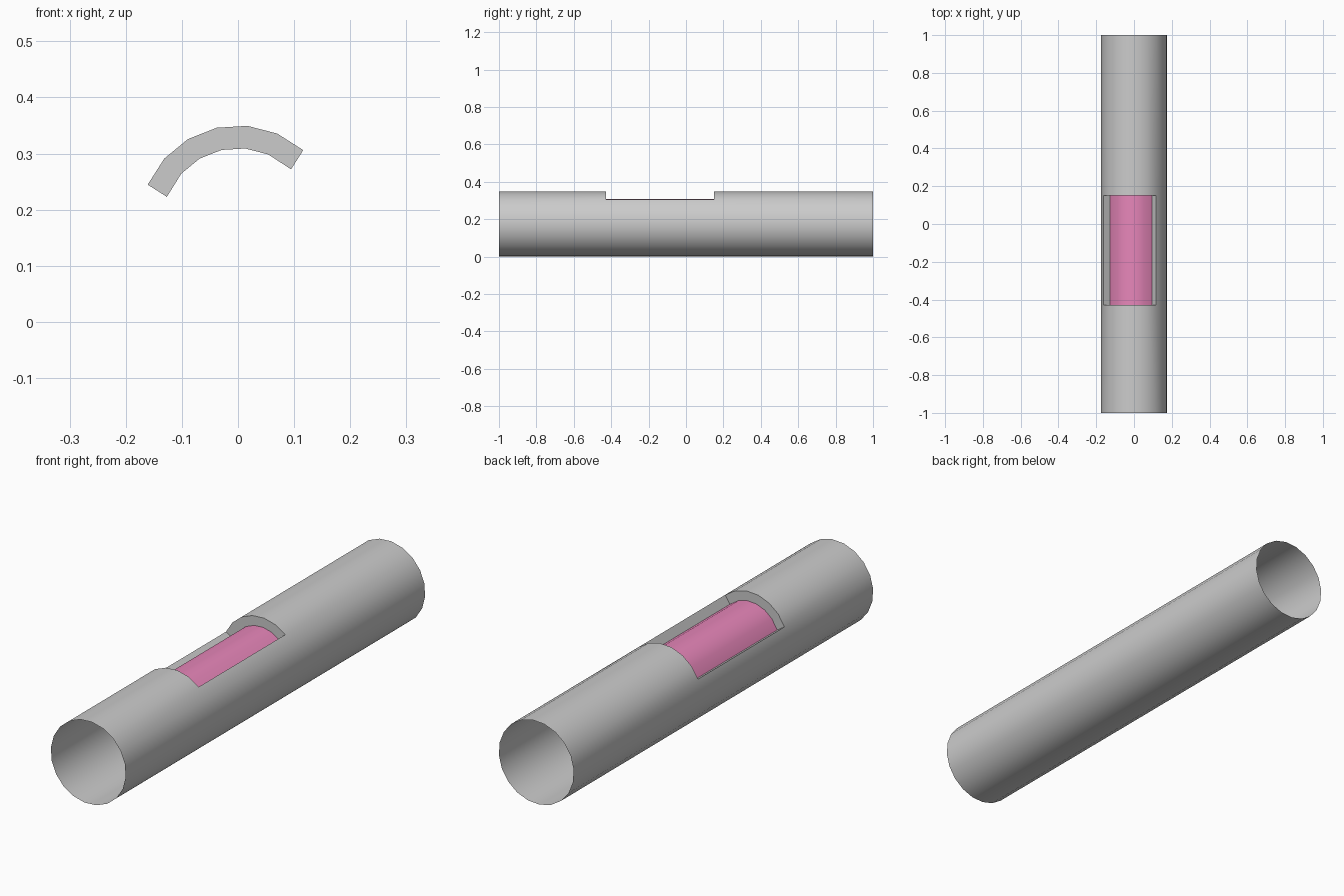
import bpy, bmesh
from math import sin, cos, radians

if "Cube" in bpy.data.objects:
    bpy.data.objects.remove(bpy.data.objects["Cube"])

R, CZ, SIDES, DEPTH = 0.1755, 0.1747, 20, 0.0405
STEP = 360 / SIDES
START = 48.5                      # angle of the first recess edge
RECESS = 6                        # number of sides the recess spans
YS = [-1.0, -0.428, 0.15, 1.0]    # rings along the tube

def polar(r, deg):
    return r * cos(radians(deg)), r * sin(radians(deg))

bm = bmesh.new()

# Open tube, leaving out the faces over the recess
rings = []
for y in YS:
    ring = []
    for i in range(SIDES):
        x, z = polar(R, START + i * STEP)
        ring.append(bm.verts.new((x, y, z + CZ)))
    rings.append(ring)
for k in range(3):
    for i in range(SIDES):
        if k == 1 and i < RECESS:
            continue
        j = (i + 1) % SIDES
        bm.faces.new((rings[k][i], rings[k][j], rings[k + 1][j], rings[k + 1][i]))

# Recess floor, sunk along the surface normals
floor = []
for k in (1, 2):
    row = []
    for i in range(RECESS + 1):
        a = START + i * STEP
        n = a + STEP / 2 if i == 0 else a - STEP / 2 if i == RECESS else a
        x, z = polar(R, a)
        dx, dz = polar(DEPTH, n)
        row.append(bm.verts.new((x - dx, YS[k], z - dz + CZ)))
    floor.append(row)
front, back = floor
for i in range(RECESS):
    f = bm.faces.new((front[i], front[i + 1], back[i + 1], back[i]))
    f.material_index = 1
    # End walls
    bm.faces.new((rings[1][i], rings[1][i + 1], front[i + 1], front[i]))
    bm.faces.new((back[i], back[i + 1], rings[2][i + 1], rings[2][i]))
# Side walls
bm.faces.new((rings[1][0], front[0], back[0], rings[2][0]))
bm.faces.new((front[RECESS], rings[1][RECESS], rings[2][RECESS], back[RECESS]))

# Point every face outwards
bm.normal_update()
bmesh.ops.recalc_face_normals(bm, faces=bm.faces)
bm.faces.ensure_lookup_table()
f = bm.faces[0]
c = f.calc_center_median()
if f.normal.x * c.x + f.normal.z * (c.z - CZ) < 0:
    bmesh.ops.reverse_faces(bm, faces=bm.faces)

mesh = bpy.data.meshes.new("recessed_tube")
bm.to_mesh(mesh)
bm.free()
tube = bpy.data.objects.new("recessed_tube", mesh)
bpy.context.collection.objects.link(tube)

# Grey tube, pink recess floor
grey = bpy.data.materials.new("tube_grey")
grey.diffuse_color = (0.8, 0.8, 0.8, 1)
grey.use_nodes = True
grey.node_tree.nodes["Principled BSDF"].inputs["Base Color"].default_value = grey.diffuse_color
pink = bpy.data.materials.new("panel_pink")
pink.diffuse_color = (0.8, 0.24, 0.49, 1)
pink.use_nodes = True
pink.node_tree.nodes["Principled BSDF"].inputs["Base Color"].default_value = pink.diffuse_color
mesh.materials.append(grey)
mesh.materials.append(pink)

bpy.context.view_layer.objects.active = tube
tube.select_set(True)
bpy.ops.object.shade_smooth_by_angle(angle=radians(30))
